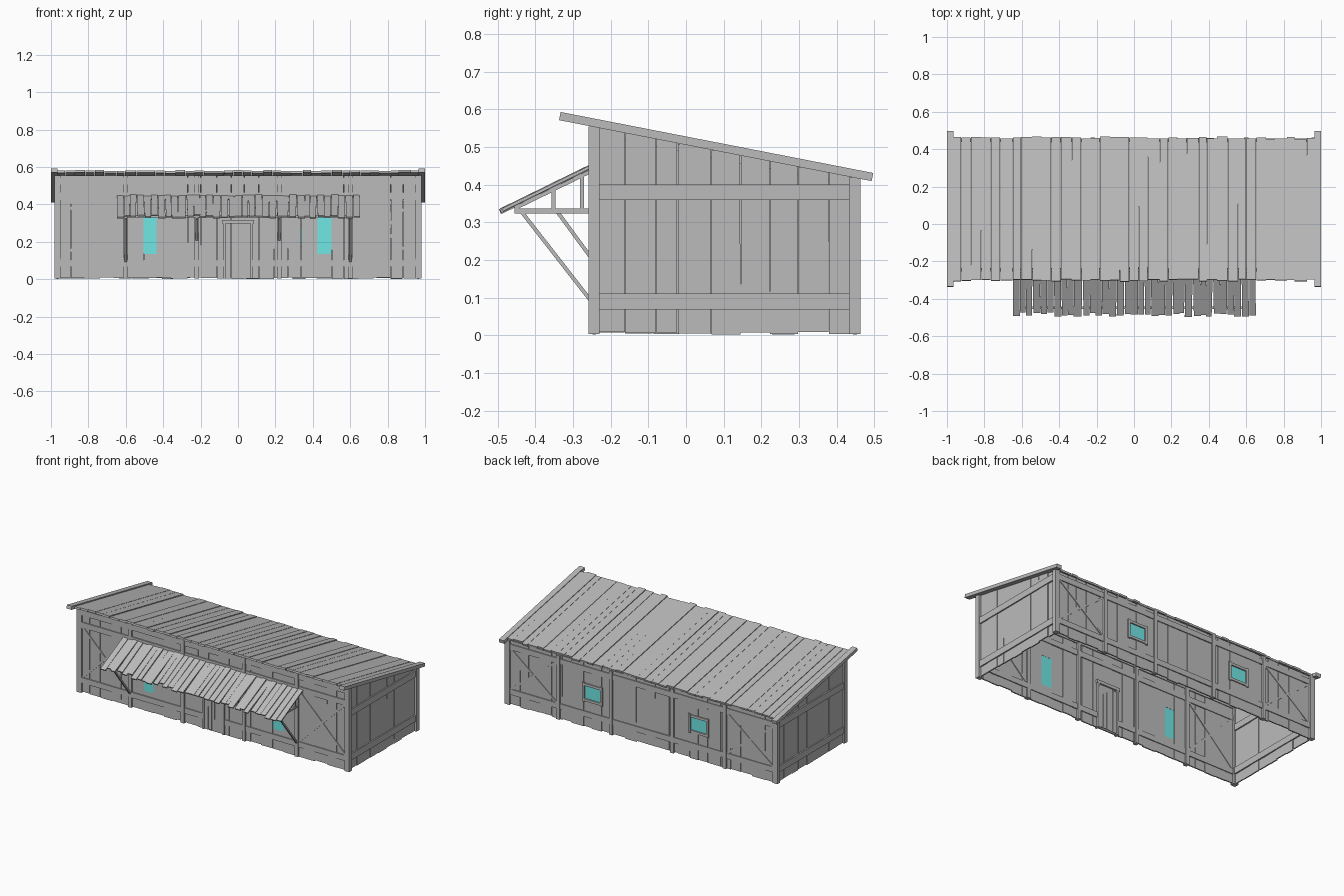
import bpy, bmesh, random
from mathutils import Vector

random.seed(4)
if "Cube" in bpy.data.objects:
    bpy.data.objects.remove(bpy.data.objects["Cube"])


def material(name, rgb):
    m = bpy.data.materials.new(name)
    m.use_nodes = True
    m.diffuse_color = (*rgb, 1)
    m.node_tree.nodes["Principled BSDF"].inputs["Base Color"].default_value = (*rgb, 1)
    return m


WOOD = material("grey_wood", (0.5, 0.5, 0.5))
GLASS = material("teal_glass", (0.16, 0.8, 0.78))
X, Y, Z = Vector((1, 0, 0)), Vector((0, 1, 0)), Vector((0, 0, 1))
jit = lambda a: random.uniform(-a, a)


def board(bm, p, q, across, w, t, w_end=None):
    """Board running from p to q, w wide along 'across' and t thick."""
    p, q = Vector(p), Vector(q)
    normal = (q - p).cross(across).normalized() * t / 2
    rings = []
    for c, width in ((p, w), (q, w_end or w)):
        side = across * width / 2
        rings.append([bm.verts.new(c + s * side + n * normal)
                      for s, n in ((-1, -1), (1, -1), (1, 1), (-1, 1))])
    a, b = rings
    bm.faces.new(a[::-1])
    bm.faces.new(b)
    for i in range(4):
        j = (i + 1) % 4
        bm.faces.new((a[i], a[j], b[j], b[i]))


def finish(name, bm, mat=WOOD):
    bmesh.ops.recalc_face_normals(bm, faces=bm.faces)
    mesh = bpy.data.meshes.new(name)
    bm.to_mesh(mesh)
    bm.free()
    mesh.materials.append(mat)
    bpy.context.collection.objects.link(bpy.data.objects.new(name, mesh))


def roof(y):
    """Height of the roof's underside."""
    return 0.572 - 0.195 * (y + 0.335)


def spans(lo, hi, step, cuts=()):
    """Uneven plank spans, always broken at the cuts."""
    marks = [lo, *sorted(cuts), hi]
    for a, b in zip(marks, marks[1:]):
        n = max(1, round((b - a) / step))
        e = [a + (b - a) * i / n + (jit(step * 0.15) if 0 < i < n else 0)
             for i in range(n + 1)]
        yield from zip(e, e[1:])


def plank_wall(name, along, offset, lo, hi, top, holes=()):
    bm = bmesh.new()
    for a, b in spans(lo, hi, 0.078, [c for h in holes for c in h[:2]]):
        mid, w, d = (a + b) / 2, b - a, jit(0.002)
        point = lambda z: along * mid + offset + offset.normalized() * d + Z * z
        pieces = [(0.006 + jit(0.004), top(mid))]
        for x0, x1, z0, z1 in holes:
            if x0 < mid < x1:
                pieces = [(pieces[0][0], z0), (z1, pieces[0][1])]
        for z0, z1 in pieces:
            board(bm, point(z0), point(z1), along, w - random.uniform(0, 0.003), 0.008,
                  w - random.uniform(0, 0.003))
    finish(name, bm)


FRONT, BACK, SIDE = -0.244, 0.448, 0.965
front_windows = [(-0.505, -0.435, 0.135, 0.33), (0.425, 0.50, 0.135, 0.33)]
back_windows = [(-0.475, -0.345, 0.18, 0.28), (0.29, 0.42, 0.18, 0.28)]

# Plank walls
plank_wall("front_wall_planks", X, Y * FRONT, -SIDE, SIDE, lambda x: roof(FRONT), front_windows)
plank_wall("back_wall_planks", X, Y * BACK, -SIDE, SIDE, lambda x: roof(BACK), back_windows)
for s, name in ((-1, "right"), (1, "left")):
    plank_wall(name + "_wall_planks", Y, X * s * SIDE, FRONT, BACK, lambda y: roof(y) + 0.005)

# Window panes, with frames at the back
for y, windows, name in ((FRONT, front_windows, "front"), (BACK, back_windows, "back")):
    panes = bmesh.new()
    for x0, x1, z0, z1 in windows:
        x = (x0 + x1) / 2
        board(panes, (x, y, z0), (x, y, z1), X, x1 - x0, 0.008)
    finish(name + "_window_panes", panes, GLASS)
frames = bmesh.new()
for x0, x1, z0, z1 in back_windows:
    for x in (x0, x1):
        board(frames, (x, BACK, z0 - 0.012), (x, BACK, z1 + 0.012), X, 0.016, 0.026)
    for z in (z0, z1):
        board(frames, (x0, BACK, z), (x1, BACK, z), Z, 0.016, 0.024)
finish("back_window_frames", frames)

# Corner posts and wall posts
posts = bmesh.new()
for y in (FRONT, BACK):
    for x in (-0.6, -0.22, 0.22, 0.6):
        board(posts, (x, y, 0.003), (x, y, roof(y)), X, 0.024, 0.028)
    for s in (-1, 1):
        board(posts, (s * SIDE, y, 0.004), (s * SIDE, y, roof(y)), X, 0.034, 0.03)
finish("wall_posts", posts)

# Horizontal rails
rails = bmesh.new()
for y, heights in ((FRONT, (0.085, 0.445, 0.525)), (BACK, (0.088, 0.38))):
    for z in heights:
        gaps = (-0.08, 0.08) if y == FRONT and z < 0.2 else (0, 0)
        for a, b in ((-SIDE, gaps[0]), (gaps[1], SIDE)):
            board(rails, (a, y, z), (b, y, z), Z, 0.036, 0.02)
for s in (-1, 1):
    for z in (0.09, 0.38):
        board(rails, (s * SIDE, FRONT, z), (s * SIDE, BACK, z), Z, 0.042, 0.024)
finish("wall_rails", rails)

# Crossed braces in the end bays
braces = bmesh.new()
for y, top in ((FRONT, 0.43), (BACK, 0.365)):
    for s in (-1, 1):
        for a, b in ((0.615, 0.945), (0.945, 0.615)):
            board(braces, (s * a, y, 0.105), (s * b, y, top), X, 0.02, 0.017)
finish("cross_braces", braces)

# Door with its frame
door = bmesh.new()
for a, b in spans(-0.065, 0.065, 0.026):
    x = (a + b) / 2
    board(door, (x, FRONT + jit(0.002), 0.012), (x, FRONT, 0.285 + jit(0.004)),
          X, b - a - 0.002, 0.018)
finish("door_planks", door)
frame = bmesh.new()
for s in (-1, 1):
    board(frame, (s * 0.073, FRONT, 0.004), (s * 0.073, FRONT, 0.3), X, 0.015, 0.028)
board(frame, (-0.085, FRONT, 0.308), (0.085, FRONT, 0.308), Z, 0.02, 0.03)
finish("door_frame", frame)

# Roof planks, rafters and end boards
planks = bmesh.new()
for a, b in spans(-0.97, 0.97, 0.052):
    x, lift = (a + b) / 2, 0.01 + jit(0.0025)
    y0, y1 = -0.302 + jit(0.006), 0.46 + jit(0.006)
    board(planks, (x, y0, roof(y0) + lift), (x, y1, roof(y1) + lift), X,
          b - a - random.uniform(0, 0.003), 0.012, b - a - random.uniform(0, 0.003))
finish("roof_planks", planks)
rafters = bmesh.new()
for x in (-0.6, -0.22, 0.22, 0.6):
    board(rafters, (x, FRONT, roof(FRONT) - 0.01), (x, BACK, roof(BACK) - 0.01), X, 0.024, 0.024)
finish("roof_rafters", rafters)
ends = bmesh.new()
for s in (-1, 1):
    board(ends, (s * 0.982, -0.335, roof(-0.335) + 0.01),
          (s * 0.982, 0.495, roof(0.495) + 0.01), X, 0.036, 0.022)
finish("roof_end_boards", ends)

# Awning planks
awning = bmesh.new()
for a, b in spans(-0.65, 0.65, 0.037):
    x, y0, lift = (a + b) / 2, -0.483 + jit(0.012), jit(0.004)
    slope = lambda y: 0.443 + 0.49 * (y + 0.26) + lift
    board(awning, (x + jit(0.004), y0, slope(y0)), (x, -0.255, slope(-0.255)), X,
          b - a - random.uniform(0, 0.006), 0.008, b - a - random.uniform(0, 0.004))
finish("awning_planks", awning)

# Awning supports
support = bmesh.new()
for x in (-0.6, -0.22, 0.22, 0.6):
    board(support, (x, -0.455, 0.33), (x, -0.25, 0.33), X, 0.014, 0.012)
    board(support, (x, -0.455, 0.337), (x, -0.25, 0.437), X, 0.014, 0.01)
    for y, top in ((-0.352, 0.39), (-0.276, 0.425)):
        board(support, (x, y, 0.33), (x, y, top), X, 0.012, 0.01)
    if abs(x) > 0.5:
        board(support, (x, -0.435, 0.326), (x, -0.255, 0.095), X, 0.012, 0.01)
    else:
        board(support, (x, -0.34, 0.326), (x, -0.255, 0.21), X, 0.012, 0.01)
board(support, (-0.61, -0.448, 0.336), (0.61, -0.448, 0.336), Z, 0.014, 0.012)
finish("awning_supports", support)
